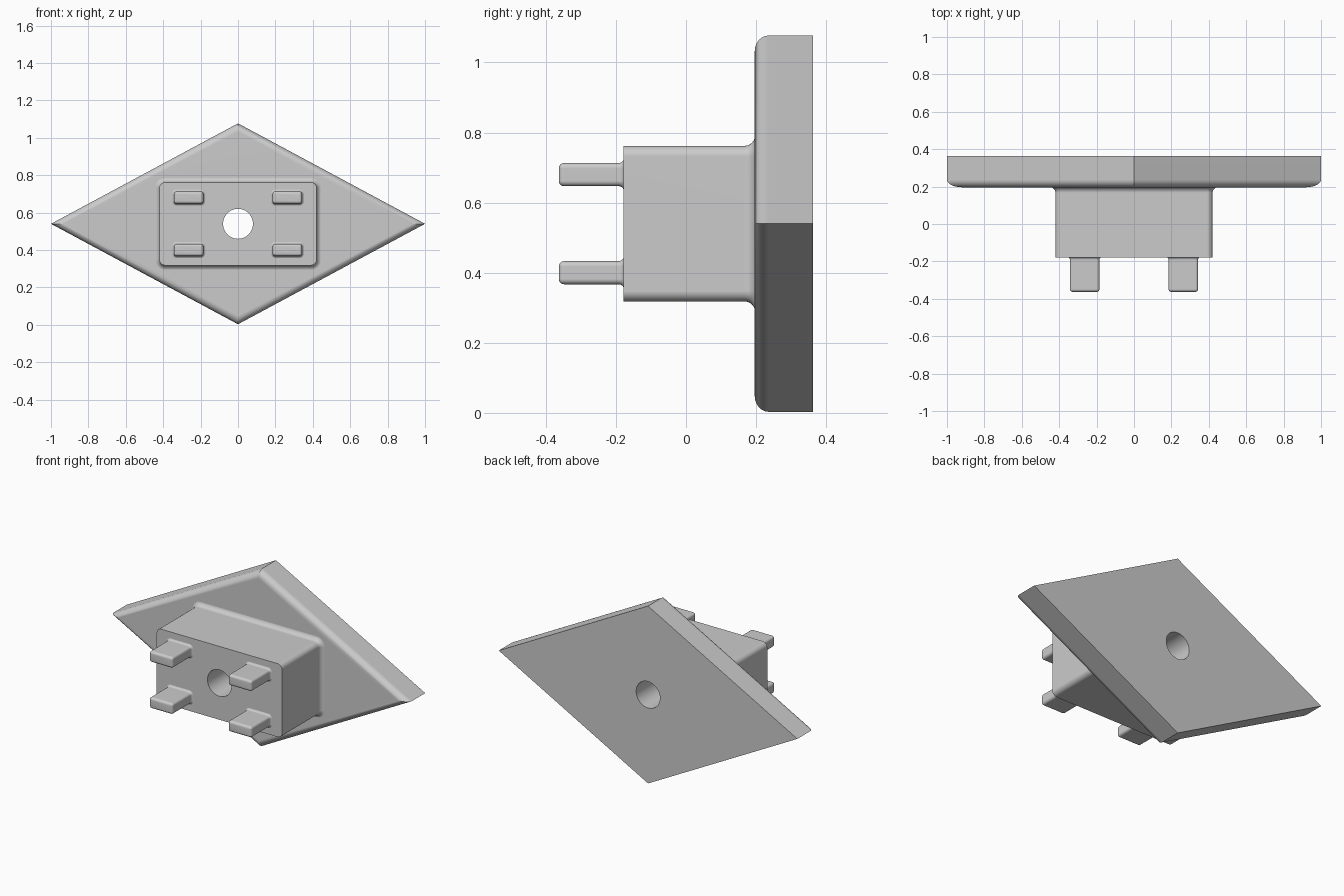
import bpy, bmesh, math

cube = bpy.data.objects.get("Cube")
if cube:
    bpy.data.objects.remove(cube, do_unlink=True)

MID = 0.54          # height of the centre line
STEPS = 6           # segments per rounded edge
PLATE_FRONT, BACK = 0.196, 0.363
BLOCK_FRONT, PEG_FRONT = -0.178, -0.363

grey = bpy.data.materials.new("plain grey")
grey.use_nodes = True
colour = (0.6, 0.6, 0.6, 1)
grey.diffuse_color = colour
grey.node_tree.nodes["Principled BSDF"].inputs["Base Color"].default_value = colour


def diamond(grow):
    """Diamond outline, moved outward by grow along its edge normals."""
    a, b = 1.0, 0.537
    s = 1 + grow * math.hypot(a, b) / (a * b)
    return [(a * s, 0), (0, b * s), (-a * s, 0), (0, -b * s)]


def rounded_rect(half_w, half_h, radius):
    """Returns an outline function for a rectangle with round corners."""
    def outline(grow):
        points = []
        for k, (sx, sz) in enumerate([(1, 1), (-1, 1), (-1, -1), (1, -1)]):
            for i in range(STEPS + 1):
                t = (k + i / STEPS) * math.pi / 2
                points.append((sx * (half_w - radius) + (radius + grow) * math.cos(t),
                               sz * (half_h - radius) + (radius + grow) * math.sin(t)))
        return points
    return outline


def round_edge(y, r):
    """Profile of a rounded front edge starting at depth y."""
    angles = [i / STEPS * math.pi / 2 for i in range(STEPS + 1)]
    return [(-r + r * math.sin(t), y + r - r * math.cos(t)) for t in angles]


def flare(y, r):
    """Profile of a concave fillet that meets a wall at depth y."""
    angles = [i / STEPS * math.pi / 2 for i in range(STEPS + 1)]
    return [(r - r * math.cos(t), y - r + r * math.sin(t)) for t in angles]


def loft(name, outline, profile, x=0, z=MID):
    """Closed solid made of outline rings placed along y."""
    bm = bmesh.new()
    rings = [[bm.verts.new((x + px, y, z + pz)) for px, pz in outline(grow)]
             for grow, y in profile]
    for r0, r1 in zip(rings, rings[1:]):
        for i in range(len(r0)):
            j = (i + 1) % len(r0)
            bm.faces.new((r0[i], r0[j], r1[j], r1[i]))
    bm.faces.new(rings[0])
    bm.faces.new(rings[-1])
    bmesh.ops.recalc_face_normals(bm, faces=bm.faces)
    mesh = bpy.data.meshes.new(name)
    bm.to_mesh(mesh)
    bm.free()
    mesh.materials.append(grey)
    obj = bpy.data.objects.new(name, mesh)
    bpy.context.collection.objects.link(obj)
    return obj


def select(obj):
    bpy.ops.object.select_all(action="DESELECT")
    obj.select_set(True)
    bpy.context.view_layer.objects.active = obj


# Diamond back plate with a rounded front rim
plate = loft("diamond_plate", diamond, round_edge(PLATE_FRONT, 0.04) + [(0, BACK)])

# Block flaring into the plate
block = loft("block", rounded_rect(0.42, 0.222, 0.03),
             [(0, BLOCK_FRONT)] + flare(PLATE_FRONT + 0.001, 0.03))

# Four pegs flaring into the block
pegs = [loft(f"{row}_{side}_peg", rounded_rect(0.079, 0.033, 0.015),
             round_edge(PEG_FRONT, 0.015) + flare(BLOCK_FRONT + 0.001, 0.015),
             sx * 0.264, MID + sz * 0.14)
        for side, sx in (("left", 1), ("right", -1))
        for row, sz in (("upper", 1), ("lower", -1))]

# Round hole through block and plate
bpy.ops.mesh.primitive_cylinder_add(vertices=48, radius=0.08, depth=2,
                                    location=(0, 0, MID), rotation=(math.pi / 2, 0, 0))
cutter = bpy.context.object
cutter.name = "hole_cutter"
cutter.hide_render = True
cutter.data.materials.append(grey)
for obj in (plate, block):
    select(obj)
    cut = obj.modifiers.new("hole", "BOOLEAN")
    cut.operation = "DIFFERENCE"
    cut.solver = "EXACT"
    cut.object = cutter
    bpy.ops.object.modifier_apply(modifier=cut.name)
bpy.data.objects.remove(cutter, do_unlink=True)

# Smooth rounded edges, flat broad faces
for obj in [plate, block] + pegs:
    select(obj)
    bpy.ops.object.shade_smooth_by_angle(angle=math.radians(30))
    weighted = obj.modifiers.new("flat faces", "WEIGHTED_NORMAL")
    weighted.keep_sharp = True
